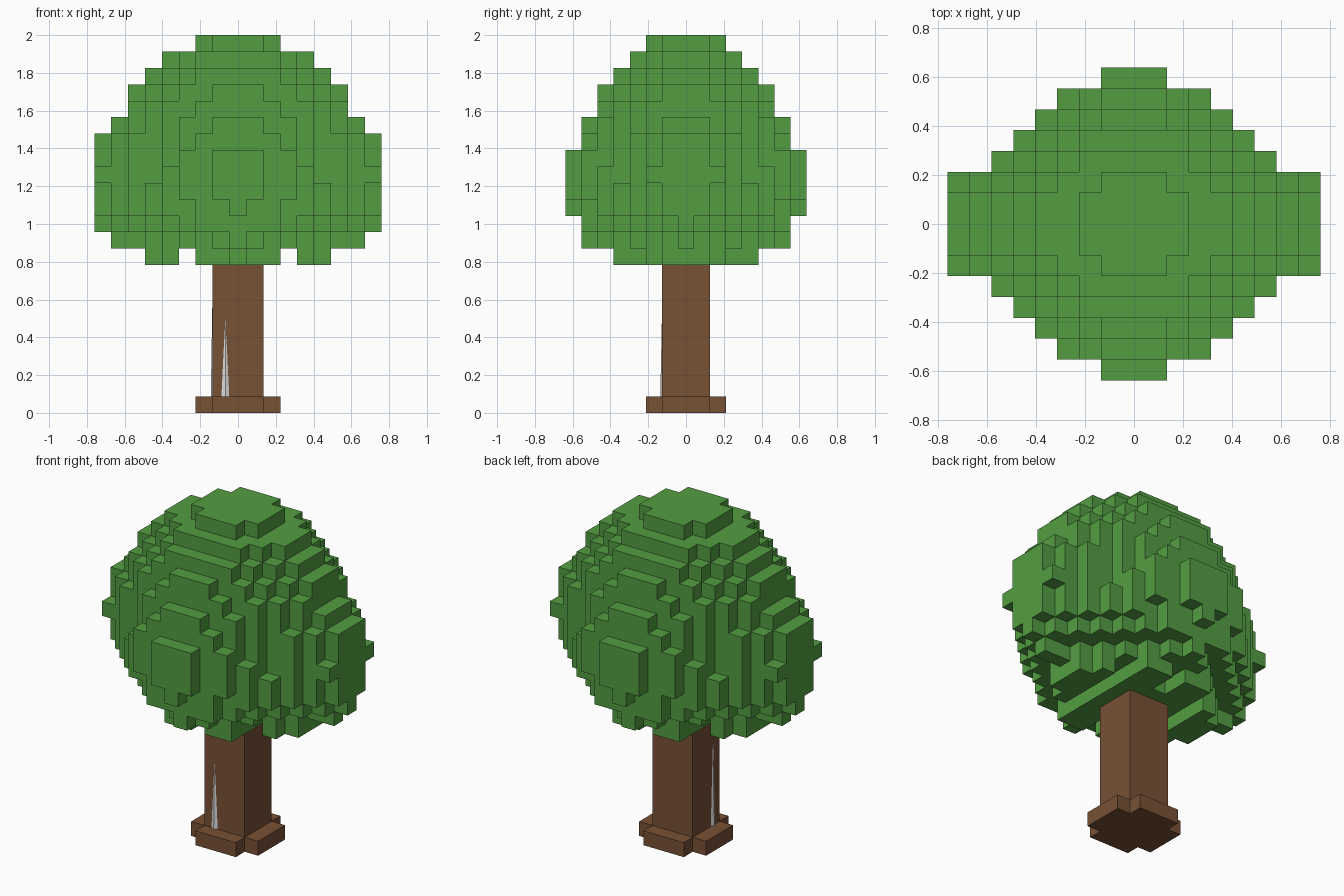
import bpy
import bmesh
from mathutils import Vector

# Remove the default cube
cube = bpy.data.objects.get("Cube")
if cube:
    bpy.data.objects.remove(cube, do_unlink=True)

CELL = Vector((0.0895, 0.085, 2 / 23))   # size of one block
FIRST_LEAF_LAYER = 9


def make_material(name, colour):
    mat = bpy.data.materials.new(name)
    mat.use_nodes = True
    mat.diffuse_color = (*colour, 1)
    mat.node_tree.nodes["Principled BSDF"].inputs["Base Color"].default_value = (*colour, 1)
    return mat


def finish(bm, name, mat):
    bmesh.ops.recalc_face_normals(bm, faces=bm.faces)
    mesh = bpy.data.meshes.new(name)
    bm.to_mesh(mesh)
    bm.free()
    mesh.materials.append(mat)
    obj = bpy.data.objects.new(name, mesh)
    bpy.context.collection.objects.link(obj)


def build_blocks(name, cells, mat):
    """Skin a set of grid cells with only the exposed square faces."""
    bm = bmesh.new()
    corners = {}

    def corner(point):
        key = tuple(round(2 * c) for c in point)
        if key not in corners:
            corners[key] = bm.verts.new([c * s for c, s in zip(point, CELL)])
        return corners[key]

    for cell in cells:
        centre = Vector(cell) + Vector((0, 0, 0.5))
        for axis in range(3):
            for sign in (-1, 1):
                step = [0, 0, 0]
                step[axis] = sign
                if tuple(c + s for c, s in zip(cell, step)) in cells:
                    continue
                u, v = Vector(), Vector()
                u[(axis + 1) % 3] = 0.5
                v[(axis + 2) % 3] = 0.5 * sign
                mid = centre + Vector(step) / 2
                bm.faces.new([corner(mid + d) for d in (-u - v, u - v, u + v, v - u)])
    finish(bm, name, mat)


# Widest reach of the crown in each layer, from bottom to top
REACH_X = (5, 7, 8, 8, 8, 8, 8, 8, 7, 6, 6, 5, 4, 2)
REACH_Y = (4, 6, 6, 7, 7, 7, 7, 6, 6, 5, 5, 4, 3, 2)
# Diagonal reach of the lowest layers
REACH_DIAGONAL = (6, 6, 8, 9)


def in_crown(x, y, layer):
    x, y = abs(x), abs(y)
    row = layer - FIRST_LEAF_LAYER
    if x > REACH_X[row] or y > REACH_Y[row]:
        return False
    # Gaps between the hanging clumps
    if row == 0 and (x == 3 or (x == 0 and y > 2)):
        return False
    # Underside narrows on the diagonals
    if row < len(REACH_DIAGONAL) and x + y - (x == 7) > REACH_DIAGONAL[row]:
        return False
    # Low diagonal shoulders and single blocks on the side tips
    if min(x, y) >= 4 and x + y == 9 and row > y:
        return False
    if x == 8 and y == 2 and row != 5:
        return False
    rise = layer + 0.5 - 14.2
    height = abs(rise) / (9.05 if rise > 0 else 8.4)
    spread = (min(x, 7.6) / 8.7) ** 1.4 + (y / 7.4) ** 1.4
    return spread ** (1.8 / 1.4) + height ** 1.8 <= 1


leaf_green = make_material("leaf green", (0.086, 0.338, 0.054))
bark_brown = make_material("bark brown", (0.185, 0.082, 0.036))
pale_grey = make_material("pale grey", (0.7, 0.7, 0.7))

# Crown of leaf blocks
crown = {(x, y, z)
         for z in range(FIRST_LEAF_LAYER, FIRST_LEAF_LAYER + len(REACH_X))
         for x in range(-8, 9) for y in range(-7, 8) if in_crown(x, y, z)}
build_blocks("crown", crown, leaf_green)

# Trunk with a cross-shaped foot
trunk = {(x, y, z) for x in range(-2, 3) for y in range(-2, 3)
         for z in range(FIRST_LEAF_LAYER)
         if max(abs(x), abs(y)) <= 1 or (z == 0 and abs(x) + abs(y) <= 3)}
build_blocks("trunk", trunk, bark_brown)


# Thin pale splinters leaning on the trunk
def splinter(name, origin, along, outward, height):
    bm = bmesh.new()
    origin, along, outward = Vector(origin), Vector(along), Vector(outward)
    base = [bm.verts.new(origin + d) for d in (-along, along, outward)]
    tip = bm.verts.new(origin + outward * 0.1 + Vector((0, 0, height)))
    bm.faces.new(base)
    for i in range(3):
        bm.faces.new((base[i], base[(i + 1) % 3], tip))
    finish(bm, name, pale_grey)


splinter("front_splinter", (-0.067, -0.127, 0.087), (0.022, 0, 0), (0, -0.009, 0), 0.41)
splinter("side_splinter", (-0.134, -0.065, 0.087), (0, 0.02, 0), (-0.01, 0, 0), 0.55)
